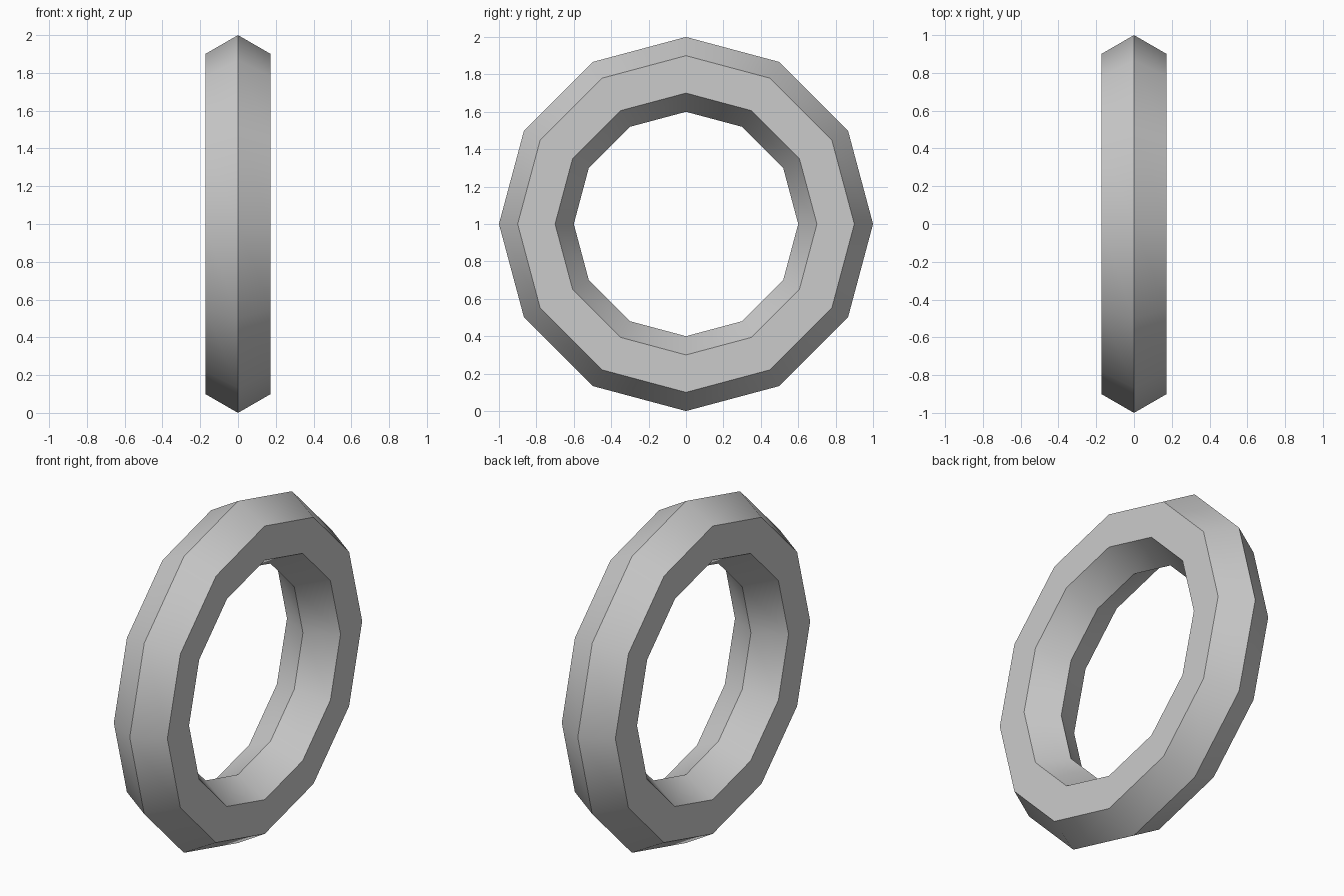
import bpy
from math import radians

if "Cube" in bpy.data.objects:
    bpy.data.objects.remove(bpy.data.objects["Cube"])

# Upright ring: 12 segments around, hexagonal cross-section
bpy.ops.mesh.primitive_torus_add(
    major_segments=12, minor_segments=6,
    major_radius=0.8, minor_radius=0.2,
    location=(0, 0, 1), rotation=(0, radians(90), 0))
ring = bpy.context.object
ring.name = "ring"
bpy.ops.object.transform_apply(location=False, rotation=True, scale=False)

# Smooth around the ring, crisp along the hexagon corners
bpy.ops.object.shade_smooth_by_angle(angle=radians(35))
